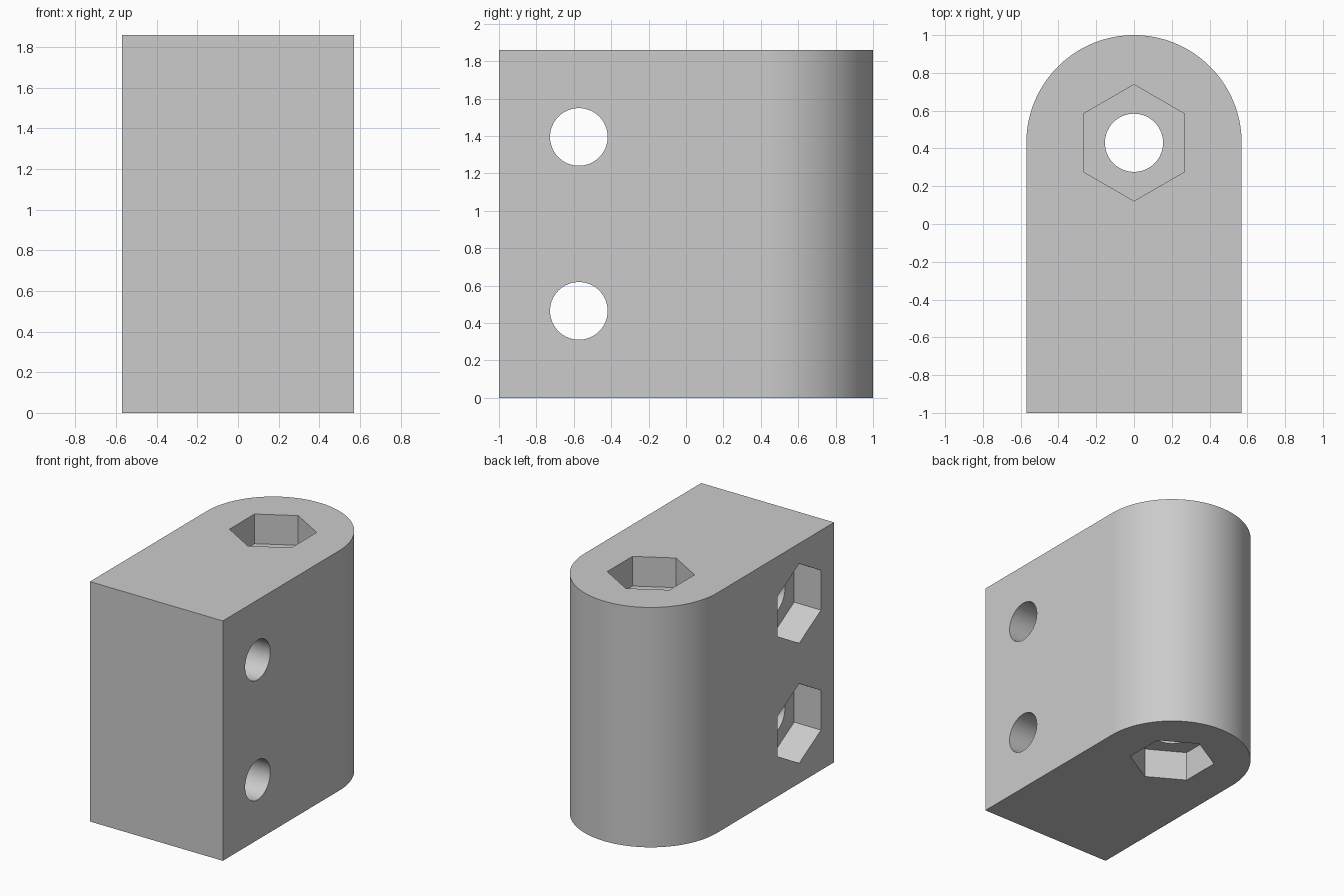
import bpy
import bmesh
from math import cos, sin, pi, radians
from mathutils import Matrix

cube = bpy.data.objects.get("Cube")
if cube:
    bpy.data.objects.remove(cube, do_unlink=True)

HALF_W, HEIGHT = 0.57, 1.86
PIVOT_Y, BOLT_Y = 1 - HALF_W, -0.573
BOLT_Z = (HEIGHT * 0.25, HEIGHT * 0.75)
HOLE_R, HEX_R, POCKET = 0.154, 0.308, 0.23
ARC_STEPS = 64

grey = bpy.data.materials.new("plain grey")
grey.use_nodes = True
colour = (0.6, 0.6, 0.6, 1)
grey.diffuse_color = colour
grey.node_tree.nodes["Principled BSDF"].inputs["Base Color"].default_value = colour


def prism(name, outline, z0, z1, matrix=Matrix()):
    """Extrude a flat outline from z0 to z1, then place it."""
    bm = bmesh.new()
    face = bm.faces.new([bm.verts.new((x, y, z0)) for x, y in outline])
    top = bmesh.ops.extrude_face_region(bm, geom=[face])["geom"]
    verts = [v for v in top if isinstance(v, bmesh.types.BMVert)]
    bmesh.ops.translate(bm, verts=verts, vec=(0, 0, z1 - z0))
    bmesh.ops.recalc_face_normals(bm, faces=bm.faces)
    bm.transform(matrix)
    mesh = bpy.data.meshes.new(name)
    bm.to_mesh(mesh)
    bm.free()
    mesh.materials.append(grey)
    obj = bpy.data.objects.new(name, mesh)
    bpy.context.collection.objects.link(obj)
    return obj


def ring(radius, sides, start=0.0):
    return [(radius * cos(start + 2 * pi * i / sides),
             radius * sin(start + 2 * pi * i / sides)) for i in range(sides)]


# Block with a rounded back
arc = [(HALF_W * cos(pi * i / ARC_STEPS), PIVOT_Y + HALF_W * sin(pi * i / ARC_STEPS))
       for i in range(ARC_STEPS + 1)]
block = prism("hinge_block", [(-HALF_W, -1), (HALF_W, -1)] + arc, 0, HEIGHT)

circle = ring(HOLE_R, 64)
hexagon = ring(HEX_R, 6, pi / 2)
cutters = []

# Vertical pivot hole with a hexagonal pocket at each end
pivot = Matrix.Translation((0, PIVOT_Y, 0))
cutters.append(prism("pivot_hole", circle, -0.2, HEIGHT + 0.2, pivot))
cutters.append(prism("top_pocket", hexagon, HEIGHT - POCKET, HEIGHT + 0.2, pivot))
cutters.append(prism("bottom_pocket", hexagon, -0.2, POCKET, pivot))

# Two cross bolt holes with nut pockets on the right-hand (-x) side;
# the turn sends local x to y, local y to z and local z to x
turn = Matrix(((0, 0, 1, 0), (1, 0, 0, 0), (0, 1, 0, 0), (0, 0, 0, 1)))
for z in BOLT_Z:
    place = Matrix.Translation((0, BOLT_Y, z)) @ turn
    cutters.append(prism("bolt_hole", circle, -1, 1, place))
    cutters.append(prism("nut_pocket", hexagon, -1, POCKET - HALF_W, place))

# Cut everything out of the block
bpy.context.view_layer.objects.active = block
for cutter in cutters:
    cutter.hide_render = True
    mod = block.modifiers.new(cutter.name, "BOOLEAN")
    mod.operation = "DIFFERENCE"
    mod.solver = "EXACT"
    mod.object = cutter
    bpy.ops.object.modifier_apply(modifier=mod.name)
    bpy.data.objects.remove(cutter, do_unlink=True)

# Smooth the curved walls, keep the edges sharp
bpy.ops.object.select_all(action="DESELECT")
block.select_set(True)
bpy.ops.object.shade_smooth_by_angle(angle=radians(30))
